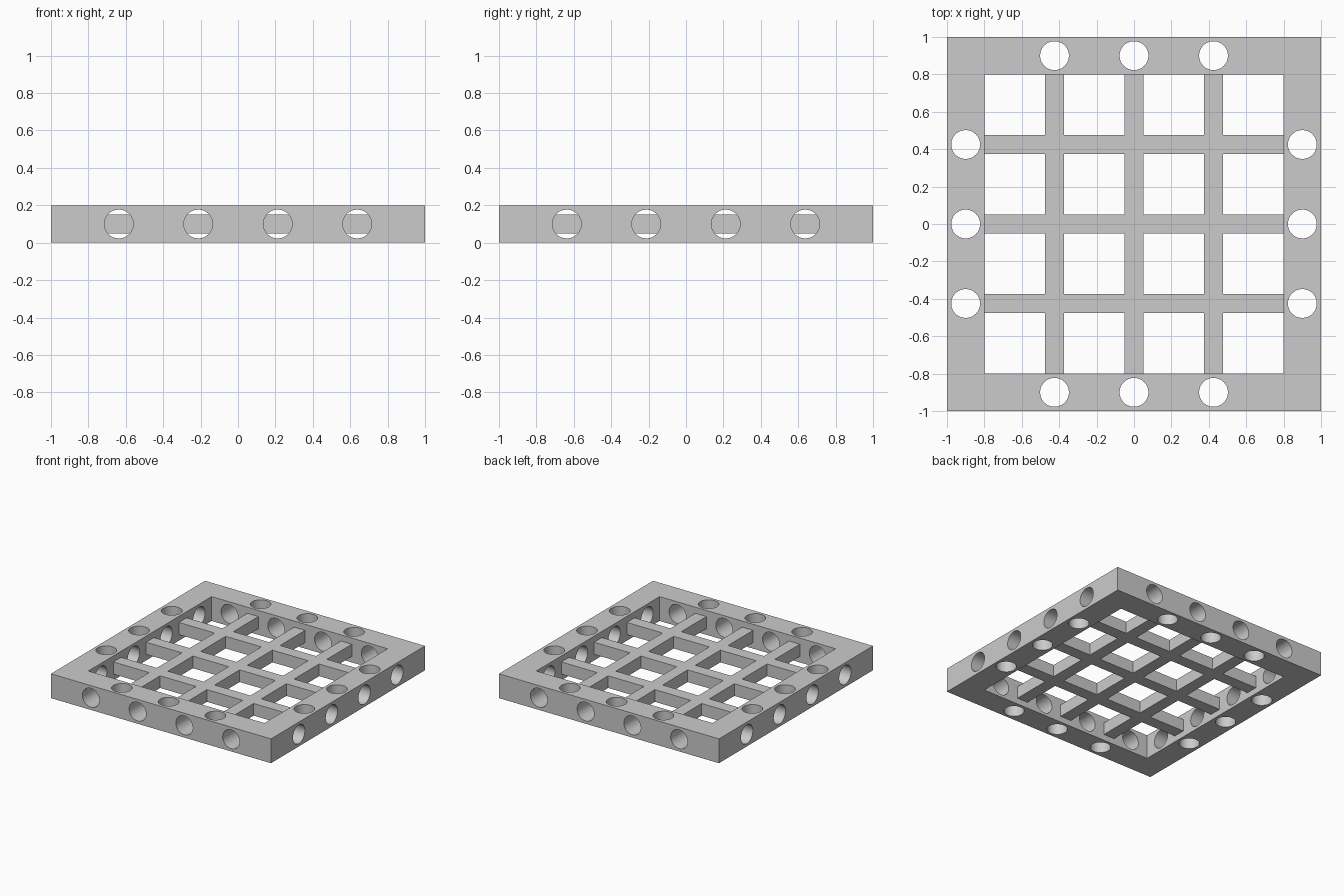
import bpy
import bmesh
from math import pi
from mathutils import Matrix, Vector

if "Cube" in bpy.data.objects:
    bpy.data.objects.remove(bpy.data.objects["Cube"], do_unlink=True)

MID = 0.1                      # mid-height shared by frame and lattice
PITCH = 0.425                  # spacing of bars and holes
BARS = [-PITCH, 0, PITCH]
HOLE_RADIUS = 0.077

grey = bpy.data.materials.new("plain grey")
grey.use_nodes = True
grey.diffuse_color = (0.6, 0.6, 0.6, 1)
grey.node_tree.nodes["Principled BSDF"].inputs["Base Color"].default_value = (0.6, 0.6, 0.6, 1)


def add_object(name, bm):
    mesh = bpy.data.meshes.new(name)
    bm.to_mesh(mesh)
    bm.free()
    mesh.materials.append(grey)
    obj = bpy.data.objects.new(name, mesh)
    bpy.context.collection.objects.link(obj)
    return obj


def grid_plate(name, cuts, keep, thickness):
    """Flat square sheet split at the cuts, keeping chosen cells, given thickness."""
    bm = bmesh.new()
    verts = [[bm.verts.new((x, y, MID)) for y in cuts] for x in cuts]
    for i in range(len(cuts) - 1):
        for j in range(len(cuts) - 1):
            if keep(i, j):
                bm.faces.new((verts[i][j], verts[i + 1][j],
                              verts[i + 1][j + 1], verts[i][j + 1]))
    loose = [v for v in bm.verts if not v.link_faces]
    bmesh.ops.delete(bm, geom=loose, context='VERTS')
    obj = add_object(name, bm)
    solid = obj.modifiers.new("thickness", 'SOLIDIFY')
    solid.thickness = thickness
    solid.offset = 0
    return obj


def bake(obj):
    bpy.context.view_layer.update()
    graph = bpy.context.evaluated_depsgraph_get()
    mesh = bpy.data.meshes.new_from_object(obj.evaluated_get(graph))
    obj.modifiers.clear()
    obj.data = mesh


# Square outer frame
frame = grid_plate("frame", [-1, -0.8, 0.8, 1], lambda i, j: (i, j) != (1, 1), 0.2)
bake(frame)

# Crossed bars, ends let slightly into the frame
cuts = [-0.81] + [c + s for c in BARS for s in (-0.05, 0.05)] + [0.81]
lattice = grid_plate("lattice_bars", cuts, lambda i, j: i % 2 or j % 2, 0.1)
bake(lattice)

# Round holes through each side of the frame: three vertical, four horizontal
bm = bmesh.new()


def add_hole(matrix):
    bmesh.ops.create_cone(bm, cap_ends=True, segments=64, radius1=HOLE_RADIUS,
                          radius2=HOLE_RADIUS, depth=0.3, matrix=matrix)


for quarter in range(4):
    turn = Matrix.Rotation(quarter * pi / 2, 4, 'Z')
    for x in BARS:
        add_hole(turn @ Matrix.Translation(Vector((x, -0.9, MID))))
    for step in (-1.5, -0.5, 0.5, 1.5):
        add_hole(turn @ Matrix.Translation(Vector((step * PITCH, -0.9, MID)))
                 @ Matrix.Rotation(pi / 2, 4, 'X'))
cutter = add_object("hole_cutter", bm)
cutter.hide_render = True

drill = frame.modifiers.new("holes", 'BOOLEAN')
drill.operation = 'DIFFERENCE'
drill.solver = 'EXACT'
drill.object = cutter
bake(frame)
bpy.data.objects.remove(cutter, do_unlink=True)

# Smooth hole walls, crisp edges
bpy.ops.object.select_all(action='DESELECT')
frame.select_set(True)
bpy.context.view_layer.objects.active = frame
bpy.ops.object.shade_smooth_by_angle(angle=pi / 6)
